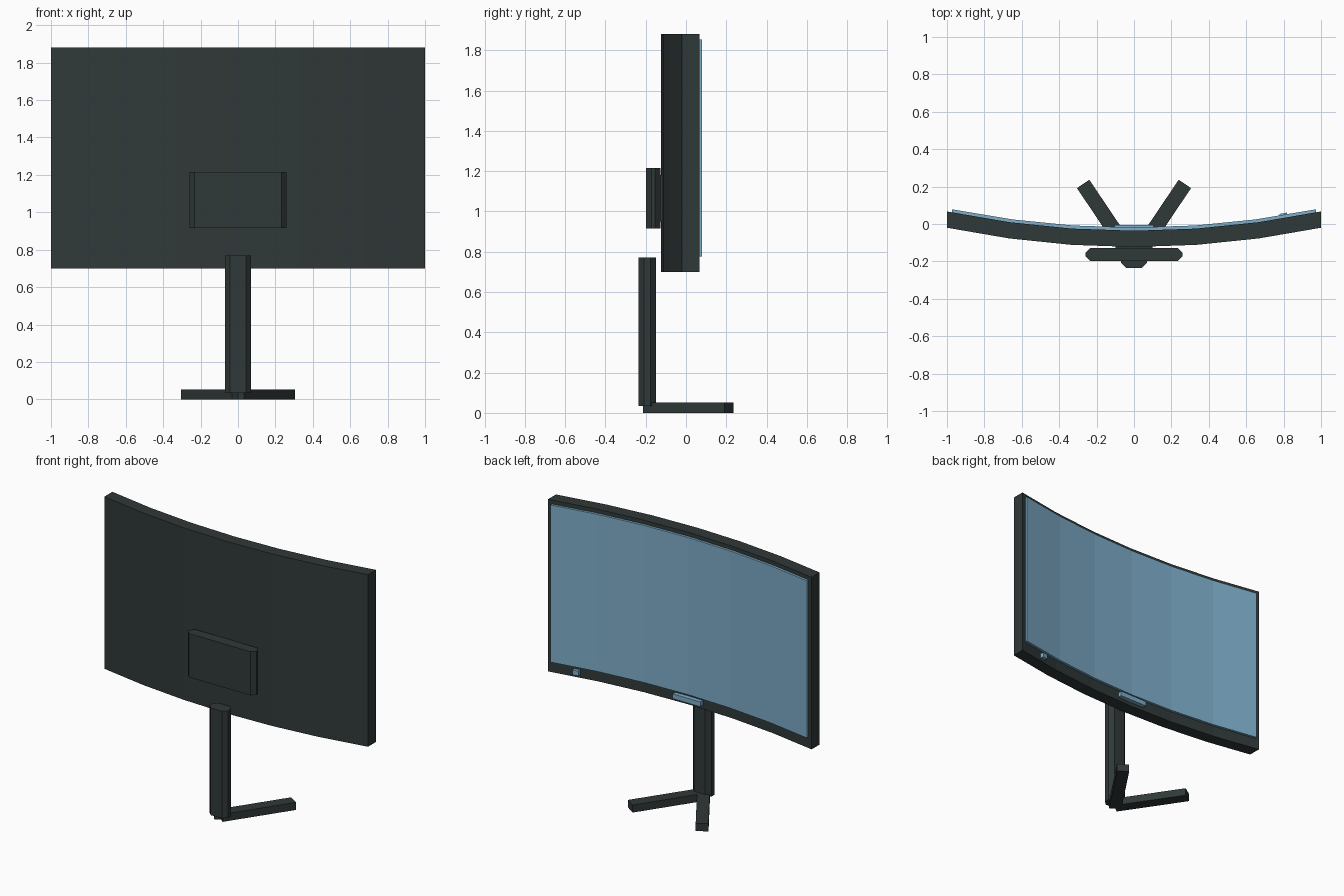
import bpy, bmesh, math

if "Cube" in bpy.data.objects:
    bpy.data.objects.remove(bpy.data.objects["Cube"])


def material(name, rgb):
    m = bpy.data.materials.new(name)
    m.diffuse_color = (*rgb, 1)
    m.use_nodes = True
    m.node_tree.nodes["Principled BSDF"].inputs["Base Color"].default_value = m.diffuse_color
    return m


dark = material("charcoal plastic", (0.030, 0.040, 0.040))
blue = material("screen blue", (0.21, 0.42, 0.59))


def prism(name, outline, z0, z1, mat):
    """Extrude a plan outline (x, y) from z0 up to z1."""
    bm = bmesh.new()
    face = bm.faces.new([bm.verts.new((x, y, z0)) for x, y in outline])
    top = bmesh.ops.extrude_face_region(bm, geom=[face])["geom"]
    bmesh.ops.translate(bm, vec=(0, 0, z1 - z0),
                        verts=[v for v in top if isinstance(v, bmesh.types.BMVert)])
    bmesh.ops.recalc_face_normals(bm, faces=bm.faces)
    me = bpy.data.meshes.new(name)
    bm.to_mesh(me)
    bm.free()
    me.materials.append(mat)
    ob = bpy.data.objects.new(name, me)
    bpy.context.collection.objects.link(ob)
    return ob


def curved(half, back, front, bend=0.103, n=6):
    """Plan outline of a plate bent along x."""
    xs = [half * (2 * i / n - 1) for i in range(n + 1)]
    return ([(x, back + bend * x * x) for x in xs] +
            [(x, front + bend * x * x) for x in reversed(xs)])


def octagon(hw, y0, y1, c):
    """Plan rectangle with cut corners."""
    return [(-hw + c, y0), (hw - c, y0), (hw, y0 + c), (hw, y1 - c),
            (hw - c, y1), (-hw + c, y1), (-hw, y1 - c), (-hw, y0 + c)]


def bar(start, end, width):
    """Plan rectangle running from start to end."""
    dx, dy = end[0] - start[0], end[1] - start[1]
    s = width / 2 / math.hypot(dx, dy)
    nx, ny = -dy * s, dx * s
    return [(start[0] + nx, start[1] + ny), (start[0] - nx, start[1] - ny),
            (end[0] - nx, end[1] - ny), (end[0] + nx, end[1] + ny)]


# Curved housing and screen
prism("housing", curved(1.0, -0.123, -0.036), 0.70, 1.88, dark)
prism("screen", curved(0.972, -0.04, -0.019), 0.775, 1.853, blue)

# Details on the lower bezel
prism("indicator_strip", bar((-0.105, -0.022), (0.105, -0.022), 0.034), 0.725, 0.758, blue)
prism("power_button", bar((0.78, 0.037), (0.82, 0.044), 0.034), 0.722, 0.755, blue)

# Rear mount
prism("mount_box", octagon(0.26, -0.198, -0.127, 0.027), 0.915, 1.215, dark)
prism("mount_spacer", bar((-0.1, -0.122), (0.1, -0.122), 0.014), 0.95, 1.18, dark)

# Stand
prism("stand_column", octagon(0.07, -0.236, -0.148, 0.028), 0.035, 0.77, dark)
for side, label in ((-1, "left"), (1, "right")):
    prism("foot_" + label, bar((0, -0.19), (side * 0.272, 0.214), 0.08), 0.0, 0.052, dark)
